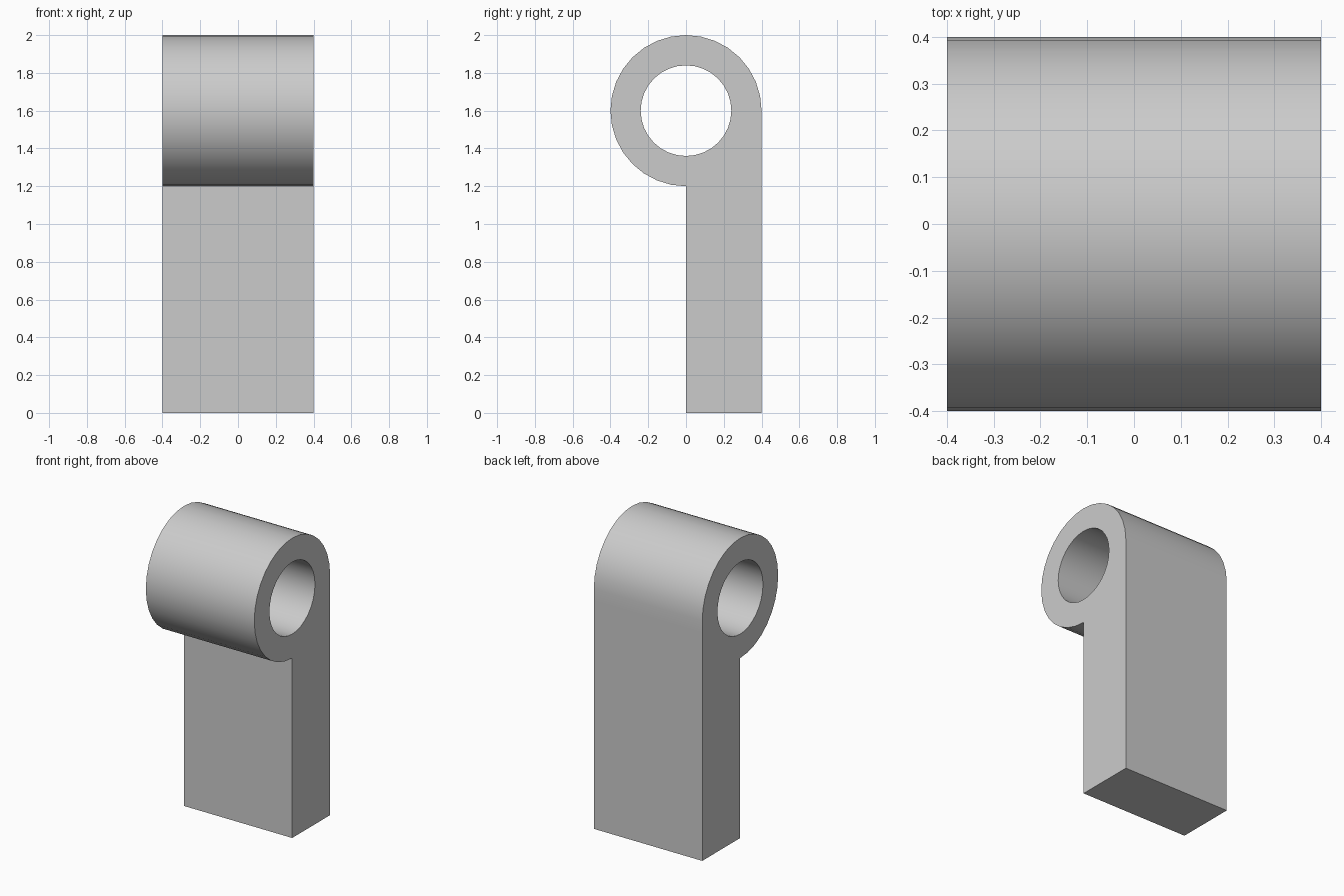
import bpy, bmesh
from math import cos, sin, tau

cube = bpy.data.objects.get("Cube")
if cube:
    bpy.data.objects.remove(cube)

SEGMENTS = 32
OUTER, BORE, CENTRE_Z = 0.4, 0.24, 1.6
HALF_WIDTH = 0.4

grey = bpy.data.materials.new("plain grey")
grey.use_nodes = True
grey.diffuse_color = (0.6, 0.6, 0.6, 1)
grey.node_tree.nodes["Principled BSDF"].inputs["Base Color"].default_value = (0.6, 0.6, 0.6, 1)

bm = bmesh.new()


def point(y, z):
    return bm.verts.new((-HALF_WIDTH, y, z))


# Side profile of the eye: round for three quadrants, squared off where it meets the leg
outer, inner = [], []
for i in range(SEGMENTS):
    c, s = cos(tau * i / SEGMENTS), sin(tau * i / SEGMENTS)
    squared = i > SEGMENTS * 3 // 4
    r = OUTER / max(abs(c), abs(s)) if squared else OUTER
    outer.append(point(r * c, CENTRE_Z + r * s))
    inner.append(point(BORE * c, CENTRE_Z + BORE * s))
for i in range(SEGMENTS):
    j = (i + 1) % SEGMENTS
    bm.faces.new((outer[i], outer[j], inner[j], inner[i]))

# Side profile of the leg, hanging below the rear half of the eye
join = outer[SEGMENTS * 3 // 4:SEGMENTS * 7 // 8 + 1]
bm.faces.new([point(0, 0), point(OUTER, 0)] + join[::-1])

# Extrude across the width
result = bmesh.ops.extrude_face_region(bm, geom=bm.faces[:])
moved = [g for g in result["geom"] if isinstance(g, bmesh.types.BMVert)]
bmesh.ops.translate(bm, verts=moved, vec=(2 * HALF_WIDTH, 0, 0))
bmesh.ops.recalc_face_normals(bm, faces=bm.faces[:])

mesh = bpy.data.meshes.new("hinge_knuckle")
bm.to_mesh(mesh)
bm.free()
mesh.materials.append(grey)
knuckle = bpy.data.objects.new("hinge_knuckle", mesh)
bpy.context.collection.objects.link(knuckle)

# Smooth the curved walls, keep the corners crisp
bpy.ops.object.select_all(action="DESELECT")
knuckle.select_set(True)
bpy.context.view_layer.objects.active = knuckle
bpy.ops.object.shade_smooth_by_angle()
